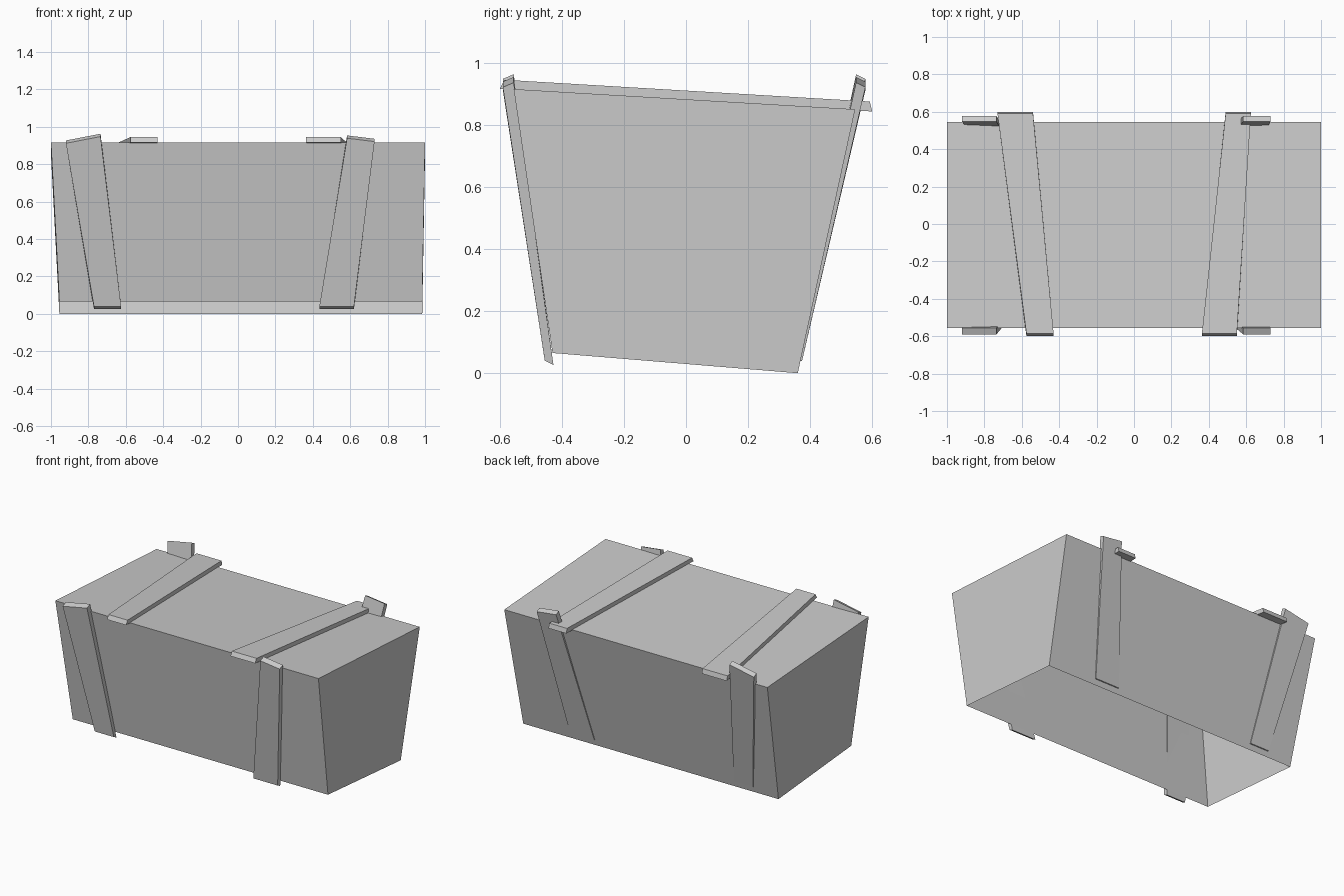
import bpy
import bmesh

cube = bpy.data.objects.get("Cube")
if cube:
    bpy.data.objects.remove(cube, do_unlink=True)

grey = bpy.data.materials.new("plain_grey")
grey.use_nodes = True
colour = (0.6, 0.6, 0.6, 1)
grey.diffuse_color = colour
grey.node_tree.nodes["Principled BSDF"].inputs["Base Color"].default_value = colour


def loft(name, ring_a, ring_b, cap_a=True):
    """Flat-faced solid between two four-cornered rings."""
    bm = bmesh.new()
    a = [bm.verts.new(p) for p in ring_a]
    b = [bm.verts.new(p) for p in ring_b]
    for i in range(4):
        j = (i + 1) % 4
        bm.faces.new((a[i], a[j], b[j], b[i]))
    bm.faces.new(b)
    if cap_a:
        bm.faces.new(a[::-1])
    bmesh.ops.recalc_face_normals(bm, faces=bm.faces)
    mesh = bpy.data.meshes.new(name)
    bm.to_mesh(mesh)
    bm.free()
    mesh.materials.append(grey)
    obj = bpy.data.objects.new(name, mesh)
    bpy.context.collection.objects.link(obj)
    return obj


def end_ring(x0, x1, outer, inner, tilt=0):
    """Plank end: outer and inner edges in (y, z), tilted across its width."""
    (yo, zo), (yi, zi) = outer, inner
    return [(x0, yo, zo - tilt), (x1, yo, zo + tilt),
            (x1, yi, zi + tilt), (x0, yi, zi - tilt)]


# Crate body, flared and open underneath
loft("crate_body",
     end_ring(-0.955, 0.985, (-0.43, 0.065), (0.36, 0)),
     end_ring(-1, 1, (-0.555, 0.915), (0.545, 0.85)), cap_a=False)

# Upright planks on the front and back: bottom x range, top x range, tilt
uprights = {"right": ((-0.77, -0.625), (-0.92, -0.735), 0.018),
            "left": ((0.435, 0.62), (0.583, 0.73), -0.009)}
# Bottom outer, bottom inner, top outer, top inner edges
sides = {"front": ((-0.455, 0.04), (-0.427, 0.026), (-0.59, 0.93), (-0.555, 0.945)),
         "back": ((0.374, 0.04), (0.345, 0.03), (0.578, 0.93), (0.548, 0.945))}
for side, (bo, bi, to, ti) in sides.items():
    for hand, (low, high, tilt) in uprights.items():
        loft(f"{side}_{hand}_plank", end_ring(*low, bo, bi),
             end_ring(*high, to, ti, tilt))

# Planks across the top: front x range, back x range
for hand, front, back in (("right", (-0.575, -0.43), (-0.73, -0.54)),
                          ("left", (0.363, 0.55), (0.49, 0.625))):
    loft(f"top_{hand}_plank",
         end_ring(*front, (-0.585, 0.945), (-0.6, 0.916)),
         end_ring(*back, (0.592, 0.875), (0.6, 0.843)))
